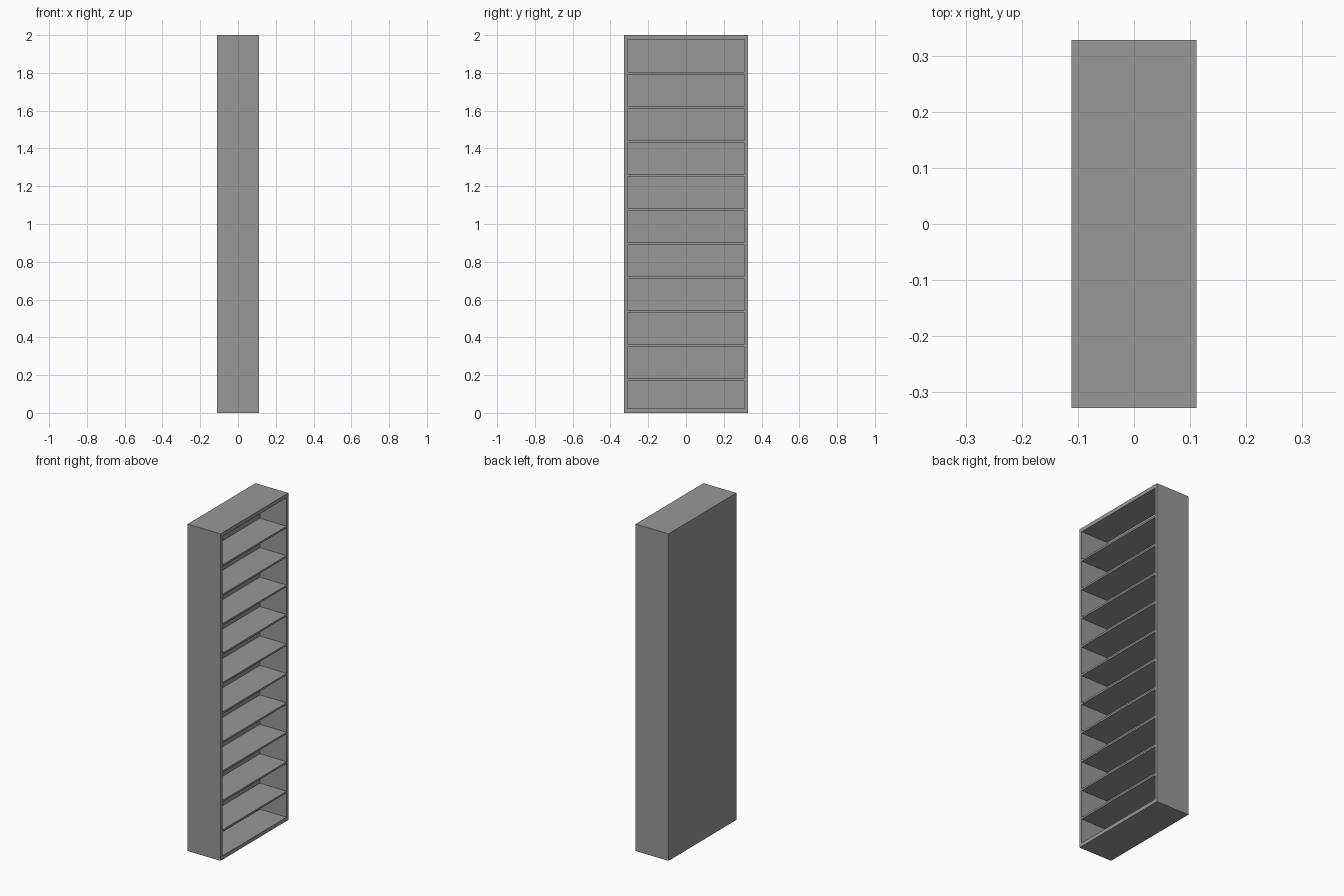
import bpy

if "Cube" in bpy.data.objects:
    bpy.data.objects.remove(bpy.data.objects["Cube"])

W, D, H = 0.223, 0.655, 2.0      # depth (x), width (y), height (z)
SIDE, BACK = 0.017, 0.042        # panel thicknesses
BOTTOM, TOP, SHELF = 0.023, 0.023, 0.011
X0, X1 = -W / 2, W / 2
Y1 = D / 2

# Dark grey finish
grey = bpy.data.materials.new("dark_grey")
grey.diffuse_color = (0.315, 0.315, 0.315, 1)
grey.use_nodes = True
grey.node_tree.nodes["Principled BSDF"].inputs["Base Color"].default_value = grey.diffuse_color


def box(name, lo, hi):
    """Axis-aligned board between two corners."""
    bpy.ops.mesh.primitive_cube_add(size=1, location=[(a + b) / 2 for a, b in zip(lo, hi)])
    ob = bpy.context.object
    ob.name = name
    ob.scale = [b - a for a, b in zip(lo, hi)]
    bpy.ops.object.transform_apply(location=False, rotation=False, scale=True)
    ob.data.materials.append(grey)
    return ob


# Carcass: two sides, bottom, top and thick back
box("side_panel_left", (X0, -Y1, 0), (X1, -Y1 + SIDE, H))
box("side_panel_right", (X0, Y1 - SIDE, 0), (X1, Y1, H))
inner = Y1 - SIDE
box("bottom_board", (X0, -inner, 0), (X1, inner, BOTTOM))
box("top_board", (X0, -inner, H - TOP), (X1, inner, H))
box("back_panel", (X0, -inner, BOTTOM), (X0 + BACK, inner, H - TOP))

# Ten evenly spaced shelves, open towards +x
for i in range(10):
    z = 0.177 + i * 0.1801
    box(f"shelf_{i + 1}", (X0 + BACK, -inner, z - SHELF / 2), (X1, inner, z + SHELF / 2))
